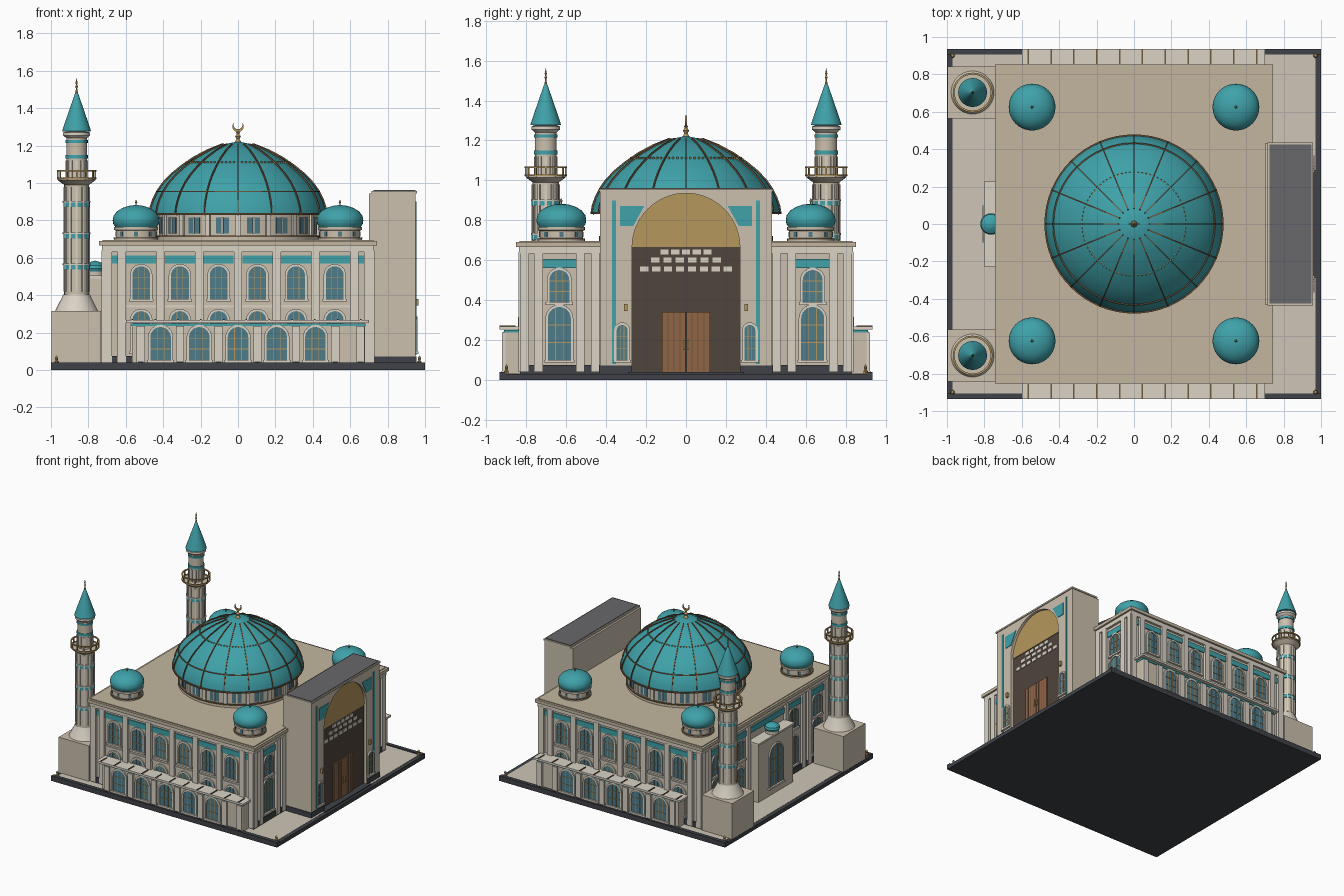
import bpy, bmesh
from math import pi, sin, cos, radians
from mathutils import Matrix, Vector

if "Cube" in bpy.data.objects:
    bpy.data.objects.remove(bpy.data.objects["Cube"])

COL = {
    "cream": (0.60, 0.53, 0.42), "white": (0.70, 0.65, 0.56), "roof": (0.55, 0.47, 0.35),
    "teal": (0.05, 0.36, 0.40), "dark": (0.05, 0.055, 0.065), "grey": (0.14, 0.14, 0.15),
    "gold": (0.47, 0.31, 0.11), "bronze": (0.16, 0.10, 0.05), "brown": (0.08, 0.06, 0.045),
    "wood": (0.28, 0.13, 0.06), "glass": (0.08, 0.20, 0.25), "paving": (0.62, 0.56, 0.47)}
MATS = {}
for k, c in COL.items():
    MATS[k] = bpy.data.materials.new(k)
    MATS[k].diffuse_color = (*c, 1)
I = Matrix()
PARTS = {}


def mesh(name, mat):
    return PARTS.setdefault(name, (bmesh.new(), mat))[0]


def prism(name, mat, pts, y0, y1, M=I):
    """Extrude an (x, z) outline from y0 to y1."""
    bm = mesh(name, mat)
    a = [bm.verts.new(M @ Vector((x, y0, z))) for x, z in pts]
    b = [bm.verts.new(M @ Vector((x, y1, z))) for x, z in pts]
    bm.faces.new(a)
    bm.faces.new(b[::-1])
    for i in range(len(pts)):
        j = (i + 1) % len(pts)
        bm.faces.new((a[j], a[i], b[i], b[j]))


def box(name, mat, x0, x1, y0, y1, z0, z1, M=I):
    prism(name, mat, [(x0, z0), (x1, z0), (x1, z1), (x0, z1)], y0, y1, M)


def lathe(name, mat, prof, c=(0, 0), n=40, closed=False):
    """Revolve an (r, z) profile round the vertical axis at c."""
    bm = mesh(name, mat)
    rings = []
    for r, z in prof:
        if r < 1e-4:
            rings.append([bm.verts.new((c[0], c[1], z))] * n)
        else:
            rings.append([bm.verts.new((c[0] + r * cos(2 * pi * i / n), c[1] + r * sin(2 * pi * i / n), z))
                          for i in range(n)])
    for a, b in zip(rings, rings[1:] + (rings[:1] if closed else [])):
        for i in range(n):
            j = (i + 1) % n
            bm.faces.new(list(dict.fromkeys((a[i], a[j], b[j], b[i]))))


def ring(name, mat, r0, r1, z0, z1, c=(0, 0), n=40):
    lathe(name, mat, [(r0, z0), (r1, z0), (r1, z1), (r0, z1)], c, n, True)


def arch(x, w, z0, z1, n=12):
    r = w / 2
    return [(x - r, z0)] + [(x - r * cos(pi * i / n), z1 - r + r * sin(pi * i / n)) for i in range(n + 1)] + [(x + r, z0)]


def window(M, d, x, w, z0, z1):
    """Arched window on the wall plane at distance d along local -y."""
    prism("window_glass", "glass", arch(x, w, z0, z1), -d - .003, -d + .01, M)
    prism("window_frames", "white", arch(x, w + .025, z0, z1 + .0125) + arch(x, w, z0, z1)[::-1], -d - .01, -d + .01, M)
    box("window_sills", "white", x - w / 2 - .018, x + w / 2 + .018, -d - .016, -d + .01, z0 - .014, z0, M)
    for dx in (-w / 6, w / 6):
        box("window_bars", "gold", x + dx - .0018, x + dx + .0018, -d - .006, -d, z0, z1 - w * .06, M)
    for k in (.33, .66):
        z = z0 + (z1 - z0) * k
        box("window_bars", "gold", x - w / 2, x + w / 2, -d - .006, -d, z - .0018, z + .0018, M)


def rot(deg):
    return Matrix.Rotation(radians(deg), 4, 'Z')


RIGHT, LEFT = rot(90), rot(-90)
SIDES = (I, Matrix.Diagonal((1, -1, 1, 1)))

# ground slab with dark curb
box("ground_slab", "dark", -1, 1, -.935, .935, 0, .022)
box("paving", "paving", -.97, .97, -.905, .905, .02, .032)
for s in (-1, 1):
    box("curb", "dark", -1, 1, s * .905, s * .935, .02, .04)
    box("curb", "dark", s * .97, s * 1, -.905, .905, .02, .03)
    for x in (-.97, .97):
        lathe("bollards", "gold", [(.012, .03), (.012, .045), (.006, .05), (.009, .065), (0, .078)], (x, s * .9), 10)

# main hall
box("hall_walls", "cream", -.71, .71, -.82, .82, .03, .66)
box("hall_plinth", "dark", -.722, .722, -.832, .832, .03, .075)
box("cornice", "white", -.728, .728, -.838, .838, .632, .665)
box("cornice_cap", "roof", -.742, .742, -.852, .852, .665, .69)
box("roof_deck", "roof", -.725, .725, -.835, .835, .68, .696)

# front and back walls, with the low side wings
for M in SIDES:
    for i in range(-3, 4):
        box("pilasters", "white", i * .207 - .022, i * .207 + .022, -.84, -.81, .04, .64, M)
    for s in (-1, 1):
        box("pilasters", "white", s * .722, s * .675, -.84, -.81, .04, .64, M)
    for i in range(6):
        x = (i - 2.5) * .207
        window(M, .82, x, .095, .38, .555)
        window(M, .82, x, .095, .1, .315)
        box("teal_frieze", "teal", x - .08, x + .08, -.828, -.81, .57, .612, M)
        box("string_course", "white", x - .082, x + .082, -.827, -.81, .335, .347, M)
    for s in (-1, 1):
        box("teal_frieze", "teal", s * .645, s * .674, -.828, -.81, .57, .612, M)
    box("wing_walls", "cream", -.567, .68, -.905, -.81, .03, .25, M)
    box("wing_frieze", "teal", -.57, .683, -.911, -.82, .236, .25, M)
    box("wing_roof", "white", -.6, .7, -.935, -.82, .252, .268, M)
    for i in range(11):
        x = -.565 + i * .122
        box("wing_roof_ribs", "bronze", x - .004, x + .004, -.934, -.855, .265, .273, M)
    for i in range(5):
        window(M, .905, (i - 2) * .207, .11, .055, .23)
    for x in (-.52, -.31, -.104, .104, .31, .52, .655):
        box("wing_pilasters", "white", x - .022, x + .022, -.922, -.9, .04, .236, M)
        box("wing_pilaster_feet", "dark", x - .015, x + .015, -.926, -.9, .03, .045, M)

# end walls
for M in (RIGHT, LEFT):
    for s in (-1, 1):
        window(M, .71, s * .635, .1, .39, .55)
        window(M, .71, s * .635, .115, .1, .365)
        for p in (.81, .74, .53, .455):
            box("pilasters", "white", s * p - .022, s * p + .022, -.73, -.7, .04, .64, M)
        box("teal_frieze", "teal", s * .552, s * .718, -.718, -.7, .56, .605, M)
for s in (-1, 1):
    window(LEFT, .71, s * .34, .1, .39, .55)
    window(LEFT, .71, s * .34, .1, .1, .33)
    box("pilasters", "white", s * .24 - .02, s * .24 + .02, -.73, -.7, .04, .64, LEFT)
box("teal_frieze", "teal", -.43, .43, -.718, -.7, .56, .605, LEFT)

# entrance portal: block, arched front and recessed infill
box("portal_block", "cream", -.43, .43, -.905, -.7, .03, .945, RIGHT)
prism("portal_front", "cream", [(-.43, .03), (-.43, .945), (.43, .945), (.43, .03)] + arch(0, .54, .03, .935, 28)[::-1],
      -.95, -.9, RIGHT)
box("portal_plinth", "dark", -.435, -.27, -.954, -.71, .03, .072, RIGHT)
box("portal_plinth", "dark", .27, .435, -.954, -.71, .03, .072, RIGHT)
box("portal_cap", "cream", -.437, .437, -.957, -.715, .945, .957, RIGHT)
box("portal_roof", "grey", -.425, .425, -.948, -.725, .95, .962, RIGHT)
box("portal_infill", "brown", -.27, .27, -.925, -.9, .03, .68, RIGHT)
prism("portal_tympanum", "gold", arch(0, .54, .68, .935, 28)[1:-1], -.93, -.9, RIGHT)
box("portal_step", "dark", -.29, .29, -.98, -.9, .03, .038, RIGHT)
for n, z, w in ((5, .64, .054), (6, .6, .062), (8, .555, .06)):
    for i in range(n):
        y = (i - (n - 1) / 2) * w
        box("portal_lattice", "white", y - .021, y + .021, -.93, -.92, z - .012, z + .012, RIGHT)
for s in (-1, 1):
    box("teal_strips", "teal", s * .352, s * .37, -.955, -.94, .08, .9, RIGHT)
    prism("teal_spandrels", "teal", [(s * .33, .77), (s * .33, .87), (s * .21, .87), (s * .265, .77)], -.954, -.94, RIGHT)
    window(RIGHT, .95, s * .32, .055, .1, .275)
    box("lanterns", "gold", s * .302 - .009, s * .302 + .009, -.966, -.94, .345, .38, RIGHT)
    box("doors", "wood", s * .002, s * .12, -.935, -.92, .034, .34, RIGHT)
    for p in (.03, .06, .09):
        box("door_grooves", "bronze", s * p - .0015, s * p + .0015, -.937, -.93, .04, .335, RIGHT)
    box("door_handles", "gold", s * .006, s * .014, -.945, -.93, .15, .2, RIGHT)

# rear niche block with small dome
box("niche_block", "cream", -.22, .22, -.795, -.7, .03, .49, LEFT)
box("niche_cap", "white", -.228, .228, -.803, -.7, .49, .505, LEFT)
window(LEFT, .795, 0, .16, .1, .42)
lathe("niche_drum", "cream", [(.05, .5), (.05, .53)], (-.765, 0), 24)
lathe("niche_dome", "teal", [(.05, .528), (.057, .542), (.052, .56), (.03, .577), (0, .585)], (-.765, 0), 24)

# main drum and dome
lathe("drum", "cream", [(.435, .69), (.435, .715), (.42, .72), (.42, .83), (.46, .835)], n=64)
ring("drum_band", "bronze", .41, .437, .712, .72, n=64)
for i in range(16):
    M = rot(i * 22.5 + 11.25)
    box("drum_windows", "glass", -.035, .035, -.424, -.4, .73, .815, M)
    box("drum_mullions", "white", -.004, .004, -.428, -.4, .73, .815, M)
    box("drum_pilasters", "white", -.014, .014, -.43, -.4, .72, .83, rot(i * 22.5))
DOME = [(.472, .835), (.466, .87), (.452, .91), (.43, .955), (.398, 1.0), (.355, 1.045), (.3, 1.09),
        (.235, 1.135), (.16, 1.175), (.08, 1.207), (0, 1.222)]
lathe("main_dome", "teal", DOME, n=64)
for i in range(16):
    rib = [(r + .006, z + .005) for r, z in DOME[:-1]] + [(r - .01, z - .008) for r, z in DOME[-2::-1]]
    prism("dome_ribs", "bronze", rib, -.0035, .0035, rot(i * 22.5))
ring("dome_rings", "bronze", .45, .479, .83, .841, n=64)
ring("dome_rings", "bronze", .42, .435, .951, .958, n=64)
for i in range(80):
    box("dome_studs", "gold", .272, .28, -.004, .004, 1.108, 1.116, rot(i * 4.5))

# crescent finial
lathe("finial", "gold", [(.02, 1.215), (.008, 1.235), (.016, 1.25), (.006, 1.262), (.01, 1.27), (.003, 1.28), (0, 1.285)], n=16)
out = [(.03 * cos(radians(a)), 1.302 + .03 * sin(radians(a))) for a in range(140, 401, 13)]
inn = [(.024 * cos(radians(a)), 1.312 + .024 * sin(radians(a))) for a in range(390, 149, -12)]
prism("crescent", "gold", out + inn, -.004, .004)

# corner domes
for x in (-.545, .545):
    for y in (-.625, .625):
        lathe("corner_drums", "cream", [(.118, .69), (.118, .705), (.108, .71), (.108, .745), (.118, .75), (.118, .765), (.1, .765)], (x, y))
        ring("corner_bands", "bronze", .1, .12, .703, .709, (x, y))
        lathe("corner_domes", "teal", [(.11, .764), (.122, .782), (.125, .8), (.12, .825), (.103, .848), (.075, .866), (.04, .878), (0, .883)], (x, y))
        lathe("corner_finials", "gold", [(.004, .88), (.003, .89), (.007, .896), (0, .912)], (x, y), 10)
        for i in range(8):
            box("corner_vents", "glass", -.01, .01, -.111, -.1, .715, .742, Matrix.Translation((x, y, 0)) @ rot(i * 45))

# minarets
for s in (-1, 1):
    c = (-.863, s * .703)
    box("minaret_bases", "cream", -.998, -.732, s * .565, s * .842, .03, .315)
    lathe("minaret_flares", "white", [(.115, .315), (.108, .33), (.08, .385), (.072, .405)], c)
    lathe("minaret_shafts", "cream", [(.066, .4), (.066, .99), (.08, 1.0), (.1, 1.015), (.1, 1.025), (.055, 1.025), (.055, 1.25)], c, 24)
    for z in (.55, .715, .885):
        ring("minaret_teal_bands", "teal", .05, .071, z - .012, z + .012, c)
        ring("minaret_rims", "white", .05, .074, z + .012, z + .02, c)
    ring("minaret_teal_bands", "teal", .04, .06, 1.13, 1.15, c)
    ring("minaret_teal_bands", "teal", .04, .06, 1.215, 1.23, c)
    ring("balcony_rails", "gold", .096, .106, 1.062, 1.07, c)
    ring("balcony_rails", "gold", .096, .106, 1.022, 1.03, c)
    for i in range(12):
        M = Matrix.Translation((*c, 0)) @ rot(i * 30)
        box("balcony_posts", "gold", -.004, .004, -.104, -.097, 1.02, 1.065, M)
        box("shaft_fluting", "white", -.006, .006, -.071, -.06, .42, .98, M)
        box("upper_fluting", "white", -.006, .006, -.06, -.05, 1.03, 1.12, M)
    lathe("minaret_eaves", "white", [(.055, 1.24), (.072, 1.255), (.072, 1.27), (.05, 1.275)], c)
    lathe("minaret_spires", "teal", [(.05, 1.275), (.077, 1.277), (.072, 1.295), (.036, 1.4), (.01, 1.475), (0, 1.495)], c)
    lathe("spire_finials", "gold", [(.008, 1.48), (.003, 1.505), (.008, 1.515), (.003, 1.525), (.006, 1.535), (0, 1.562)], c, 10)

# turn every collected part into an object
for name, (bm, mat) in PARTS.items():
    bmesh.ops.recalc_face_normals(bm, faces=bm.faces)
    for f in bm.faces:
        f.smooth = True
    me = bpy.data.meshes.new(name)
    bm.to_mesh(me)
    bm.free()
    me.set_sharp_from_angle(angle=radians(32))
    me.materials.append(MATS[mat])
    bpy.context.collection.objects.link(bpy.data.objects.new(name, me))

for m in bpy.data.materials:
    if m.users and not m.is_grease_pencil:
        m.use_nodes = True
        m.node_tree.nodes["Principled BSDF"].inputs["Base Color"].default_value = m.diffuse_color
